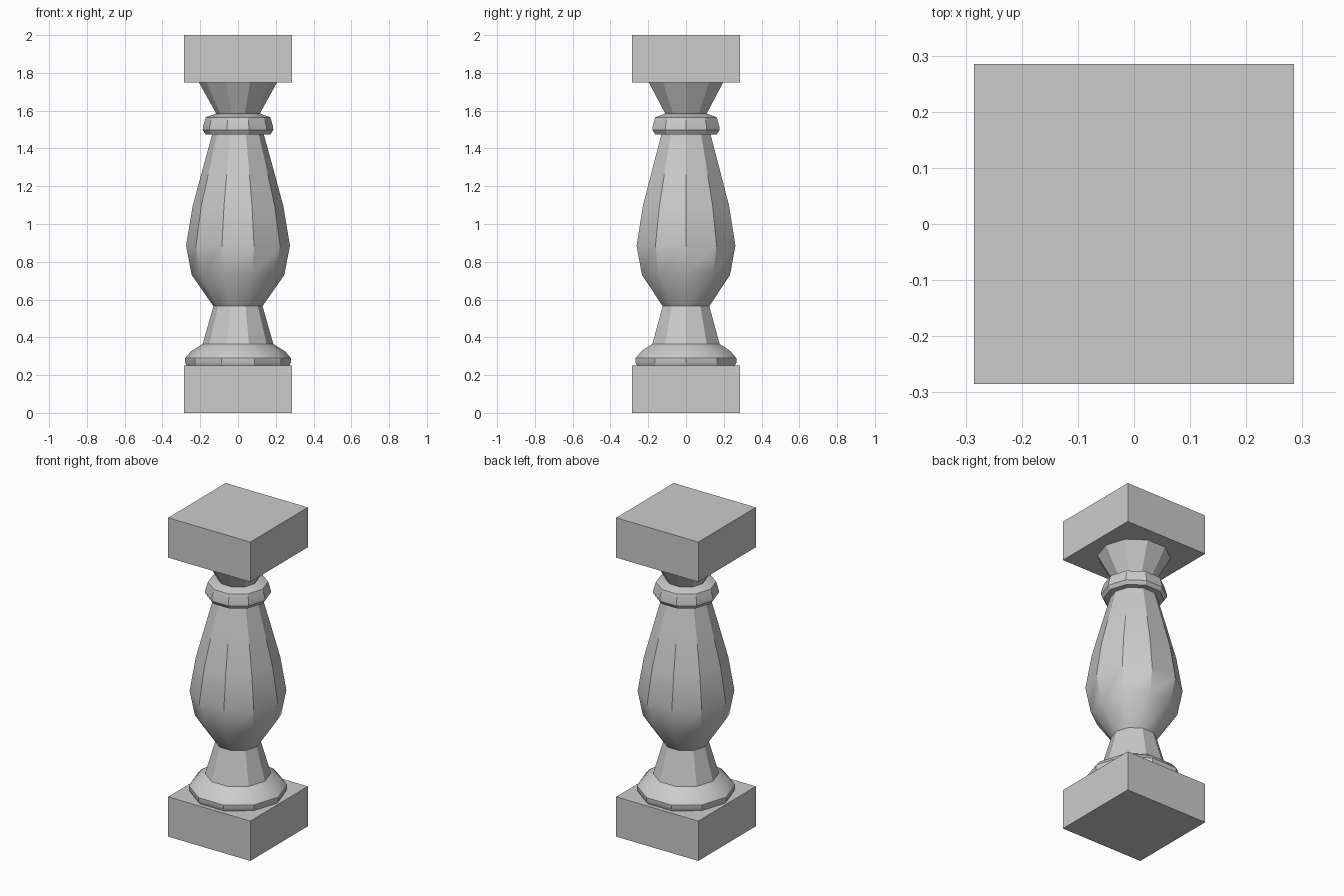
import bpy, bmesh, math

if "Cube" in bpy.data.objects:
    bpy.data.objects.remove(bpy.data.objects["Cube"])

SIDES = 10


def block(name, z0, z1, half):
    bpy.ops.mesh.primitive_cube_add(size=1, location=(0, 0, (z0 + z1) / 2))
    ob = bpy.context.object
    ob.name = name
    ob.scale = (2 * half, 2 * half, z1 - z0)
    bpy.ops.object.transform_apply(location=False, rotation=False, scale=True)


def turned(name, profile, angle=30):
    # Sweep (radius, height) points around z, with a corner on the x axis
    bm = bmesh.new()
    rings = []
    for r, z in profile:
        rings.append([bm.verts.new((r * math.cos(2 * math.pi * i / SIDES),
                                    r * math.sin(2 * math.pi * i / SIDES), z))
                      for i in range(SIDES)])
    for a, b in zip(rings, rings[1:]):
        for i in range(SIDES):
            j = (i + 1) % SIDES
            bm.faces.new((a[i], a[j], b[j], b[i]))
    bm.faces.new(rings[0][::-1])
    bm.faces.new(rings[-1])
    me = bpy.data.meshes.new(name)
    bm.to_mesh(me)
    bm.free()
    ob = bpy.data.objects.new(name, me)
    bpy.context.collection.objects.link(ob)
    bpy.ops.object.select_all(action='DESELECT')
    ob.select_set(True)
    bpy.context.view_layer.objects.active = ob
    bpy.ops.object.shade_smooth_by_angle(angle=math.radians(angle))


# Square plinth and cap
block("plinth", 0, 0.25, 0.285)
block("cap", 1.75, 2.0, 0.285)

# Foot moulding, waist and vase-shaped body
turned("baluster_body", [
    (0.272, 0.25), (0.28, 0.265), (0.28, 0.29), (0.25, 0.325), (0.187, 0.365),
    (0.13, 0.565), (0.245, 0.73), (0.275, 0.885), (0.24, 1.095),
    (0.182, 1.31), (0.135, 1.48)])

# Collar ring
turned("collar", [
    (0.172, 1.475), (0.187, 1.497), (0.186, 1.515), (0.171, 1.565), (0.115, 1.585)])

# Flared neck under the cap
turned("neck", [(0.113, 1.58), (0.207, 1.75)])
